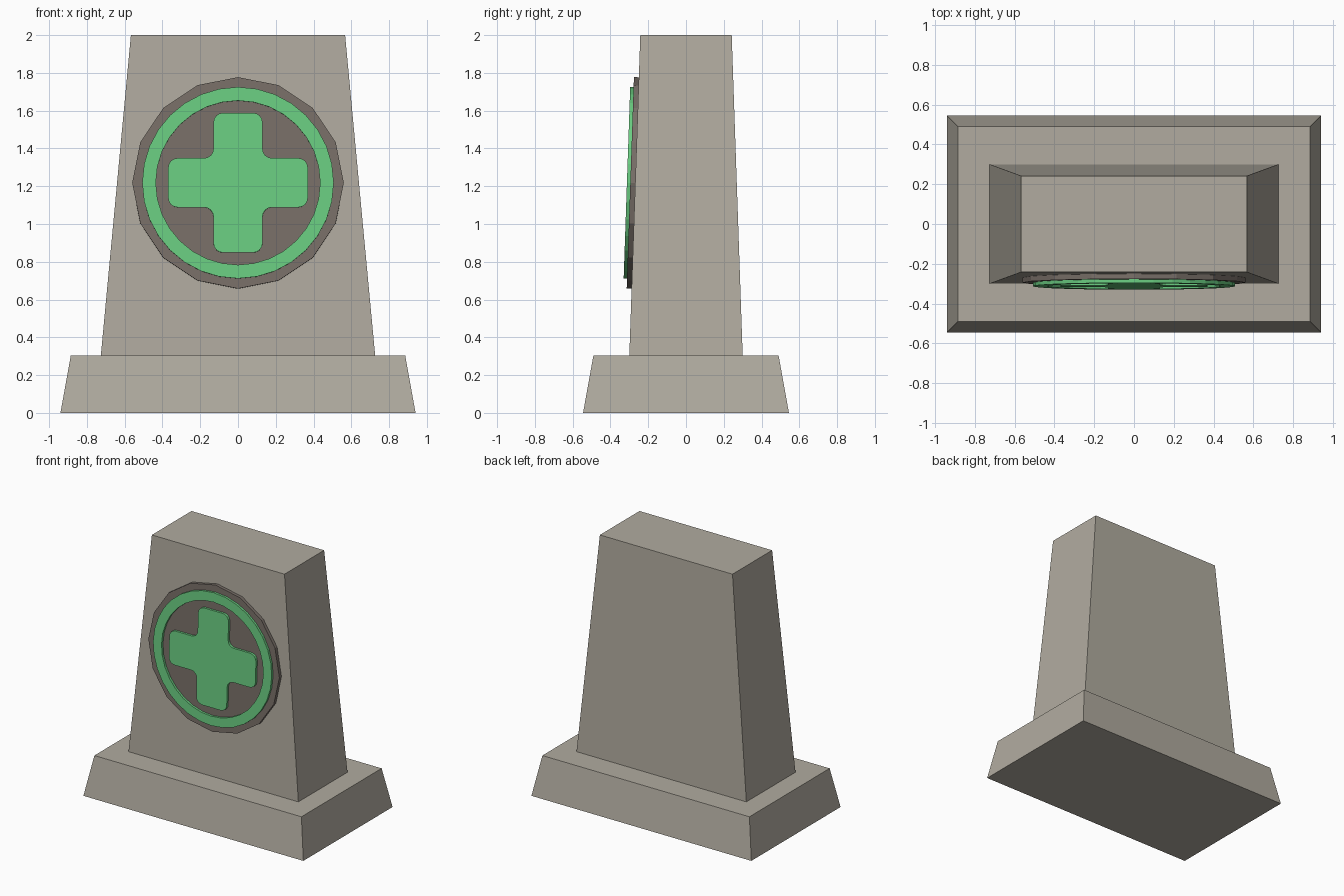
import bpy, bmesh
from math import atan2, cos, sin, pi
from mathutils import Matrix, Vector

cube = bpy.data.objects.get("Cube")
if cube:
    bpy.data.objects.remove(cube)


def material(name, rgb):
    mat = bpy.data.materials.new(name)
    mat.use_nodes = True
    mat.diffuse_color = (*rgb, 1)
    mat.node_tree.nodes["Principled BSDF"].inputs["Base Color"].default_value = (*rgb, 1)
    return mat


stone = material("stone", (0.44, 0.41, 0.35))
dark_stone = material("dark stone", (0.19, 0.16, 0.14))
green = material("green", (0.147, 0.617, 0.223))


def finish(name, bm, mat, matrix=Matrix()):
    bmesh.ops.recalc_face_normals(bm, faces=bm.faces[:])
    mesh = bpy.data.meshes.new(name)
    bm.to_mesh(mesh)
    bm.free()
    mesh.materials.append(mat)
    obj = bpy.data.objects.new(name, mesh)
    obj.matrix_world = matrix
    bpy.context.collection.objects.link(obj)


def tapered_block(name, z0, z1, bottom, top):
    """Box with different half sizes at its bottom and top."""
    bm = bmesh.new()
    bmesh.ops.create_cube(bm, size=2)
    for v in bm.verts:
        half, z = (top, z1) if v.co.z > 0 else (bottom, z0)
        v.co = (v.co.x * half[0], v.co.y * half[1], z)
    finish(name, bm, stone)


def circle(bm, radius, sides, z):
    return [bm.verts.new((radius * cos(2 * pi * i / sides),
                          radius * sin(2 * pi * i / sides), z)) for i in range(sides)]


def extrude(bm, depth):
    """Thicken the flat faces along local z."""
    new = bmesh.ops.extrude_face_region(bm, geom=bm.faces[:])["geom"]
    bmesh.ops.translate(bm, vec=(0, 0, depth),
                        verts=[g for g in new if isinstance(g, bmesh.types.BMVert)])


# Plinth and tapering slab
PLINTH_TOP, HEIGHT = 0.305, 2.0
LOW_Y, HIGH_Y = 0.30, 0.242
tapered_block("plinth", 0, PLINTH_TOP, (0.94, 0.545), (0.885, 0.49))
tapered_block("slab", PLINTH_TOP, HEIGHT, (0.726, LOW_Y), (0.567, HIGH_Y))

# Emblem frame: local z points out of the sloping front face
CENTRE_Z = 1.217
slope = (LOW_Y - HIGH_Y) / (HEIGHT - PLINTH_TOP)
face_y = -LOW_Y + slope * (CENTRE_Z - PLINTH_TOP)
emblem = Matrix.Translation((0, face_y, CENTRE_Z)) @ Matrix.Rotation(pi / 2 - atan2(slope, 1), 4, "X")
DISC, RELIEF = 0.026, 0.018

# Backing disc
bm = bmesh.new()
bm.faces.new(circle(bm, 0.56, 16, 0))
extrude(bm, DISC)
finish("emblem_disc", bm, dark_stone, emblem)

# Raised ring
bm = bmesh.new()
sides = 32
outer = circle(bm, 0.507, sides, DISC)
inner = circle(bm, 0.435, sides, DISC)
for i in range(sides):
    j = (i + 1) % sides
    bm.faces.new((outer[i], outer[j], inner[j], inner[i]))
extrude(bm, RELIEF)
finish("emblem_ring", bm, green, emblem)

# Raised cross with rounded corners
bm = bmesh.new()
w, r = 0.13, 0.37
arm = [(r, -w), (r, w), (w, w)]
outline = []
for turn in range(4):
    spin = Matrix.Rotation(turn * pi / 2, 3, "Z")
    outline += [spin @ Vector((x, y, DISC)) for x, y in arm]
bm.faces.new([bm.verts.new(p) for p in outline])
bmesh.ops.bevel(bm, geom=bm.verts[:], offset=0.05, segments=4, profile=0.5,
                affect="VERTICES")
extrude(bm, RELIEF)
finish("emblem_cross", bm, green, emblem)
